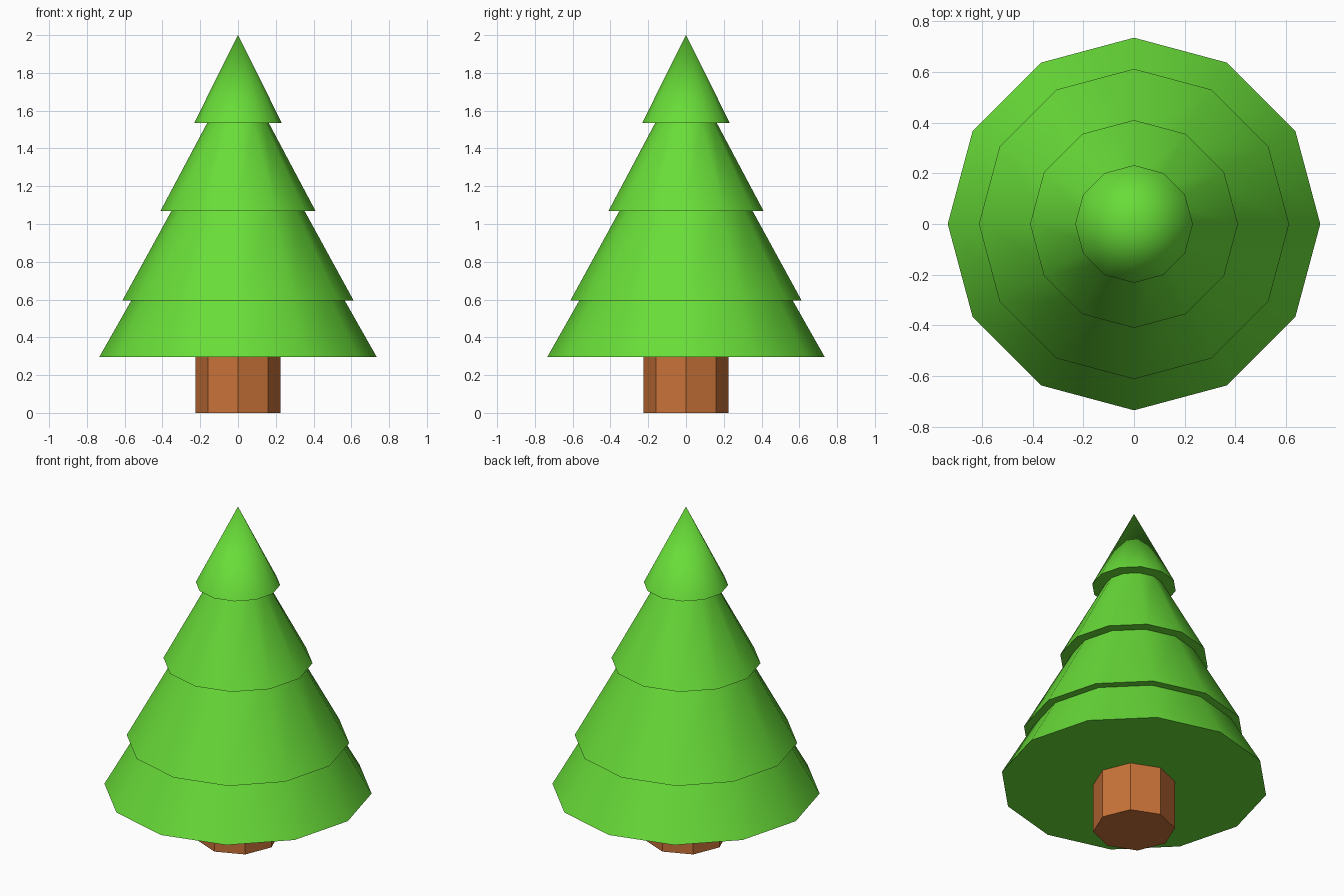
import bpy, bmesh
from math import cos, sin, tau, radians

if "Cube" in bpy.data.objects:
    bpy.data.objects.remove(bpy.data.objects["Cube"])


def material(name, color):
    m = bpy.data.materials.new(name)
    m.diffuse_color = (*color, 1)
    m.use_nodes = True
    m.node_tree.nodes["Principled BSDF"].inputs["Base Color"].default_value = m.diffuse_color
    return m


def lathe(name, profile, sides, mat):
    """Closed solid of revolution; a zero radius makes a single tip vertex."""
    bm = bmesh.new()
    rings = []
    for r, z in profile:
        n = sides if r > 0 else 1
        rings.append([bm.verts.new((r * cos(tau * i / sides), r * sin(tau * i / sides), z))
                      for i in range(n)])
    bm.faces.new(rings[0][::-1])
    for a, b in zip(rings, rings[1:]):
        for i in range(sides):
            j = (i + 1) % sides
            bm.faces.new((a[i], a[j], b[0]) if len(b) == 1 else (a[i], a[j], b[j], b[i]))
    if len(rings[-1]) > 1:
        bm.faces.new(rings[-1])
    bmesh.ops.recalc_face_normals(bm, faces=bm.faces[:])
    mesh = bpy.data.meshes.new(name)
    bm.to_mesh(mesh)
    bm.free()
    mesh.materials.append(mat)
    ob = bpy.data.objects.new(name, mesh)
    bpy.context.collection.objects.link(ob)
    return ob


# Trunk: flat-sided octagon reaching the underside of the foliage
lathe("trunk", [(0.225, 0), (0.225, 0.295)], 8, material("bark", (0.58, 0.17, 0.04)))

# Foliage: four stepped tiers, each (bottom radius, bottom z, top radius, top z)
tiers = [(0.735, 0.295, 0.565, 0.595),
         (0.612, 0.595, 0.352, 1.07),
         (0.41, 1.07, 0.163, 1.535),
         (0.232, 1.535, 0, 2.0)]
profile = [p for r0, z0, r1, z1 in tiers for p in ((r0, z0), (r1, z1))]
foliage = lathe("foliage", profile, 12, material("needles", (0.14, 0.72, 0.04)))

# Smooth around the tiers, sharp at the rims
bpy.ops.object.select_all(action='DESELECT')
foliage.select_set(True)
bpy.context.view_layer.objects.active = foliage
bpy.ops.object.shade_smooth_by_angle(angle=radians(35))
